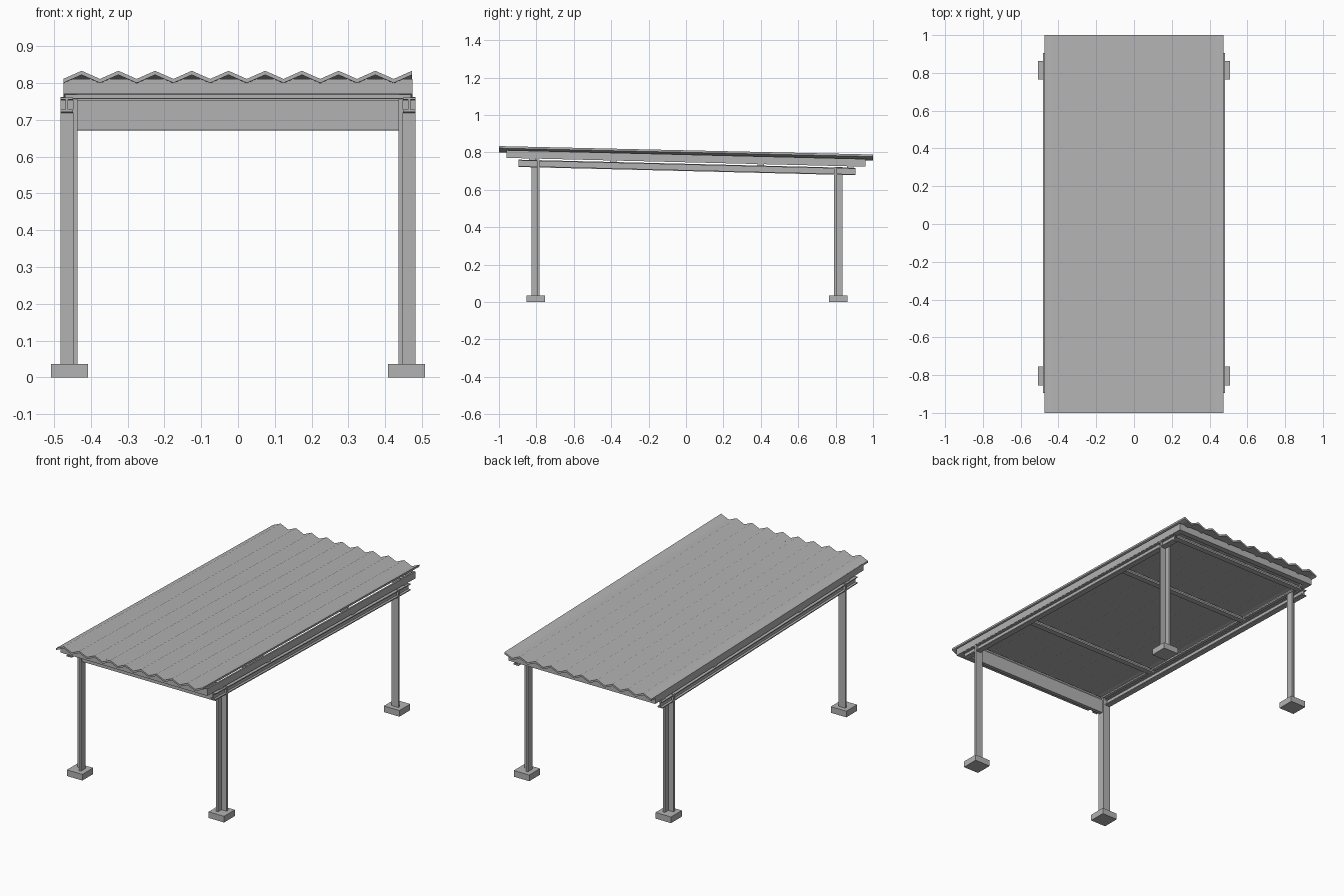
import bpy

if "Cube" in bpy.data.objects:
    bpy.data.objects.remove(bpy.data.objects["Cube"])

SLOPE = -0.0245         # roof fall from front to back
STEEL = bpy.data.materials.new("dark_grey_steel")
STEEL.diffuse_color = (0.45, 0.45, 0.45, 1)
STEEL.use_nodes = True
STEEL.node_tree.nodes["Principled BSDF"].inputs["Base Color"].default_value = STEEL.diffuse_color


def prism(name, profile, axis, lo, hi, slope=SLOPE):
    """Extrude a 2D profile along an axis: y uses (x,z), x uses (y,z), z uses (x,y)."""
    place = {'x': lambda a, b, t: (t, a, b),
             'y': lambda a, b, t: (a, t, b),
             'z': lambda a, b, t: (a, b, t)}[axis]
    n = len(profile)
    verts = [place(a, b, t) for t in (lo, hi) for a, b in profile]
    verts = [(x, y, z + slope * y) for x, y, z in verts]
    faces = [list(range(n))[::-1], list(range(n, 2 * n))]
    faces += [[i, (i + 1) % n, n + (i + 1) % n, n + i] for i in range(n)]
    mesh = bpy.data.meshes.new(name)
    mesh.from_pydata(verts, [], faces)
    mesh.materials.append(STEEL)
    obj = bpy.data.objects.new(name, mesh)
    bpy.context.collection.objects.link(obj)
    bpy.context.view_layer.objects.active = obj
    bpy.ops.object.mode_set(mode='EDIT')
    bpy.ops.mesh.select_all(action='SELECT')
    bpy.ops.mesh.normals_make_consistent(inside=False)
    bpy.ops.object.mode_set(mode='OBJECT')
    return obj


def rect(a0, a1, b0, b1):
    return [(a0, b0), (a1, b0), (a1, b1), (a0, b1)]


def i_section(a, b0, b1, w, t):
    """I profile centred on a, flanges at b0 and b1."""
    h, k = w / 2, t / 2
    right = [(h, b0), (h, b0 + t), (k, b0 + t), (k, b1 - t), (h, b1 - t), (h, b1)]
    return [(a + p, q) for p, q in right] + [(a - p, q) for p, q in reversed(right)]


def angle_section(x, y, w, d, t, sx=1, sy=1):
    """L profile with its corner at (x, y), legs reaching towards sx and sy."""
    return [(x + sx * p, y + sy * q)
            for p, q in ((0, 0), (w, 0), (w, t), (t, t), (t, d), (0, d))]


# Corrugated roof sheet: zigzag strip with thickness, soft ridges, crisp edges
N, X0, STEP = 19, -0.475, 0.0499
top = [(X0 + i * STEP, 0.811 if i % 2 else 0.789) for i in range(N + 1)]
sheet = prism("roof_sheet", top + [(x, z - 0.011) for x, z in reversed(top)],
              'y', -1, 1, -0.0225)
side_faces = (2 + N, 2 + 2 * N + 1)
sheet.data.polygons.foreach_set(
    "use_smooth", [i > 1 and i not in side_faces for i in range(len(sheet.data.polygons))])

# Angle posts, footings, main side beams and upper side rails
for sx, side in ((-1, "left"), (1, "right")):
    for sy, yc, end in ((-1, -0.804, "front"), (1, 0.814, "back")):
        prism(f"{end}_{side}_footing",
              rect(sx * 0.458 - 0.05, sx * 0.458 + 0.05, yc - 0.05, yc + 0.05),
              'z', 0, 0.036, 0)
        prism(f"{end}_{side}_post",
              angle_section(sx * 0.437, yc - sy * 0.022, 0.045, 0.044, 0.012, sx, sy),
              'z', 0.036, 0.742 + SLOPE * yc, 0)
    prism(f"{side}_main_beam", i_section(sx * 0.4655, 0.7, 0.739, 0.033, 0.006),
          'y', -0.895, 0.905)
    prism(f"{side}_roof_rail", angle_section(sx * 0.474, 0.747, 0.035, 0.041, 0.009, -sx),
          'y', -0.96, 0.96)

# End rails closing the roof frame
for sy, end in ((-1, "front"), (1, "back")):
    prism(f"{end}_roof_rail", angle_section(sy * 0.96, 0.747, 0.035, 0.041, 0.009, -sy),
          'x', -0.474, 0.474)

# Cross purlins under the sheet
for i, y in enumerate((-0.84, -0.406, 0.382, 0.86)):
    prism(f"purlin_{i + 1}", angle_section(y, 0.737, 0.035, 0.036, 0.01), 'x', -0.47, 0.47)

# Deep board between the front posts
prism("front_cross_board", rect(-0.815, -0.793, 0.652, 0.733), 'x', -0.438, 0.438)
